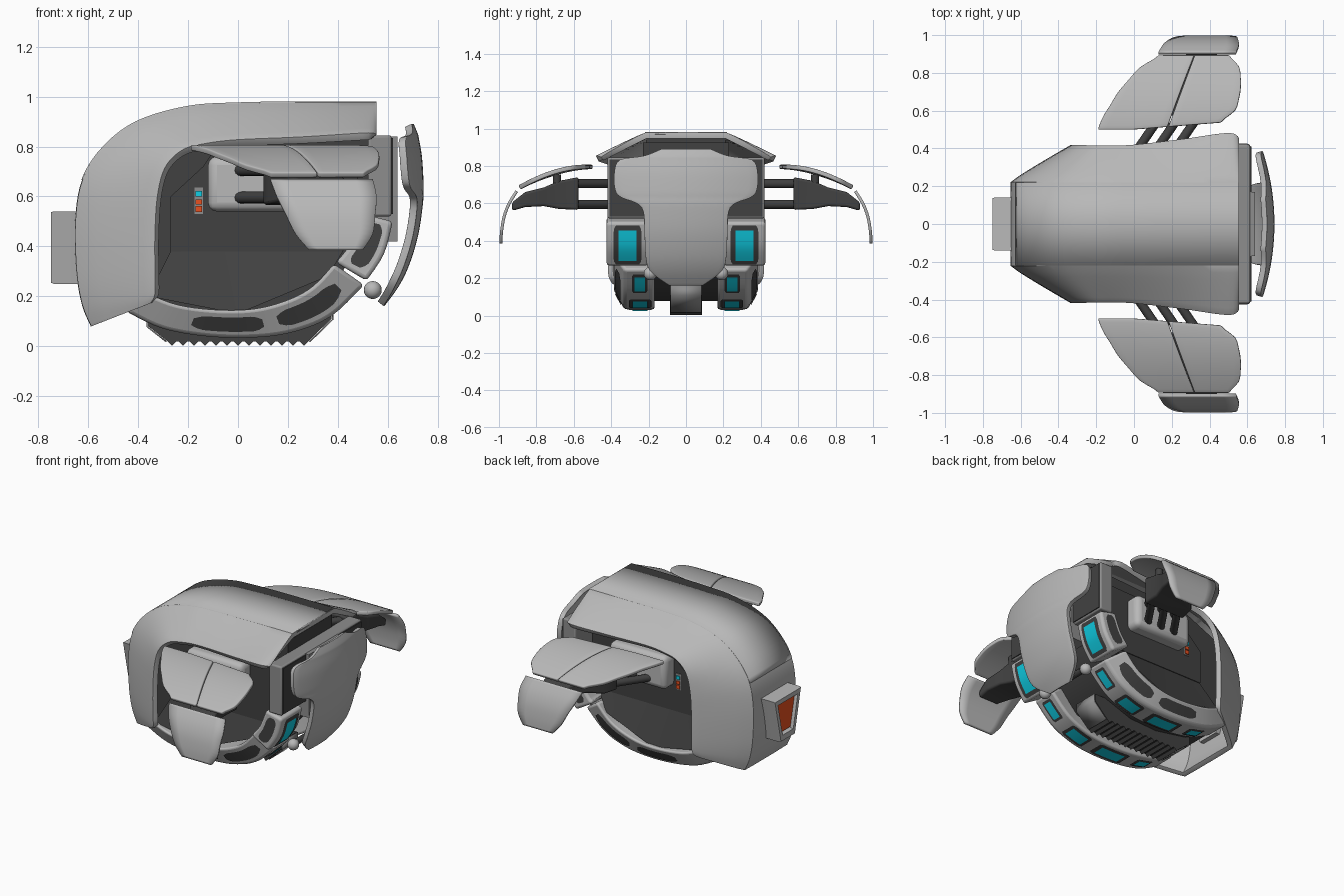
import bpy, bmesh, math
from mathutils import Vector, Matrix

if "Cube" in bpy.data.objects:
    bpy.data.objects.remove(bpy.data.objects["Cube"])

def mat(name, c):
    m = bpy.data.materials.new(name)
    m.diffuse_color = (*c, 1)
    m.use_nodes = True
    m.node_tree.nodes["Principled BSDF"].inputs["Base Color"].default_value = m.diffuse_color
    return m

WHITE = mat("light_grey", (0.48, 0.48, 0.48))
MID = mat("mid_grey", (0.27, 0.27, 0.27))
DARK = mat("dark_grey", (0.053, 0.053, 0.053))
CYAN = mat("cyan", (0.005, 0.62, 0.78))
RED = mat("orange_red", (0.85, 0.085, 0.015))

def make(name, verts, faces, m, mirror=False, solid=0, bevel=0, smooth=35):
    me = bpy.data.meshes.new(name)
    me.from_pydata([tuple(v) for v in verts], [], faces)
    bm = bmesh.new()
    bm.from_mesh(me)
    bmesh.ops.recalc_face_normals(bm, faces=bm.faces)
    bm.to_mesh(me)
    bm.free()
    ob = bpy.data.objects.new(name, me)
    bpy.context.collection.objects.link(ob)
    me.materials.append(m)
    if solid:
        s = ob.modifiers.new("Solid", 'SOLIDIFY')
        s.thickness, s.offset = solid, 0
    if bevel:
        b = ob.modifiers.new("Bevel", 'BEVEL')
        b.width, b.segments, b.limit_method = bevel, 3, 'ANGLE'
        b.angle_limit = math.radians(40)
    if mirror:
        mm = ob.modifiers.new("Mirror", 'MIRROR')
        mm.use_axis = (False, True, False)
        mm.use_mirror_merge = False
    bpy.context.view_layer.objects.active = ob
    ob.select_set(True)
    bpy.ops.object.shade_smooth_by_angle(angle=math.radians(smooth))
    ob.select_set(False)
    return ob

def spline(pts, t):
    """Catmull-Rom through tuples at parameter t (station index)"""
    n = len(pts)
    i = min(int(t), n - 2)
    f = t - i
    p = [Vector(pts[max(0, min(n - 1, i + k))]) for k in (-1, 0, 1, 2)]
    return 0.5 * (2 * p[1] + (p[2] - p[0]) * f + (2 * p[0] - 5 * p[1] + 4 * p[2] - p[3]) * f * f
                  + (3 * p[1] - p[0] - 3 * p[2] + p[3]) * f ** 3)

def grid(name, rows, m, closed=False, **kw):
    w = len(rows[0])
    verts = [v for r in rows for v in r]
    faces = [(i * w + j, i * w + (j + 1) % w, (i + 1) * w + (j + 1) % w, (i + 1) * w + j)
             for i in range(len(rows) - 1) for j in range(w if closed else w - 1)]
    if closed:
        faces += [tuple(range(w)), tuple(range(len(verts) - w, len(verts)))]
    return make(name, verts, faces, m, **kw)

def prism(name, prof, y0, y1, m, **kw):
    return grid(name, [[(x, y, z) for x, z in prof] for y in (y0, y1)], m, closed=True, **kw)

def box(name, x, y, z, m, **kw):
    return prism(name, [(x[0], z[0]), (x[1], z[0]), (x[1], z[1]), (x[0], z[1])], y[0], y[1], m, **kw)

def rods(name, segs, r, m, n=12):
    verts, faces = [], []
    for a, b in segs:
        a, b = Vector(a), Vector(b)
        q = (b - a).to_track_quat('Z', 'Y')
        o = len(verts)
        for p in (a, b):
            verts += [p + q @ Vector((r * math.cos(k * math.tau / n), r * math.sin(k * math.tau / n), 0)) for k in range(n)]
        faces += [(o + k, o + (k + 1) % n, o + n + (k + 1) % n, o + n + k) for k in range(n)]
        faces += [tuple(range(o, o + n)), tuple(range(o + n, o + 2 * n))]
    return make(name, verts, faces, m, mirror=True)

# Main hood: outer x,z / rim x,z / rim half width
HOOD = [(.555, .962, .545, .84, .445), (.5, .962, .5, .84, .475), (.25, .962, .25, .825, .44),
        (0, .958, 0, .815, .41), (-.2, .944, -.13, .80, .405), (-.4, .885, -.22, .775, .405),
        (-.53, .785, -.285, .71, .405), (-.61, .66, -.315, .6, .405), (-.637, .5, -.325, .45, .405),
        (-.632, .3, -.325, .3, .405), (-.61, .17, -.325, .21, .40), (-.575, .085, -.345, .175, .38)]
rows = []
for i in range(56):
    ox, oz, ix, iz, w = spline(HOOD, i / 5)
    half = [(ox, 0, oz), (ox, .11, oz), (ox, .215, oz)]
    for k in range(1, 8):
        k /= 7
        e = k ** 1.06
        half.append((ox + (ix - ox) * e, .215 + (w - .215) * k, oz + (iz - oz) * e))
    rows.append([(x, -y, z) for x, y, z in half[:0:-1]] + half)
grid("hood_shell", rows, WHITE, solid=.032, bevel=.01, smooth=24)
# raised strip over the hood
strip = []
for i in range(36):
    x, z = spline(HOOD, i / 5)[:2]
    x2, z2 = spline(HOOD, i / 5 + .05)[:2]
    nrm = Vector((z2 - z, x - x2)).normalized()
    strip.append([(x + nrm[0] * .012, y, z + nrm[1] * .012) for y in (-.22, 0, .22)])
grid("hood_strip", strip, WHITE, solid=.014)

# Dark inner body and side plates
prism("core", [(-.5, .2), (-.55, .55), (-.45, .77), (-.2, .88), (.53, .925), (.53, .5), (.42, .3),
               (.3, .16), (.1, .09), (-.1, .08), (-.33, .12)], -.23, .23, DARK)
prism("side_plate", [(-.27, .38), (.42, .38), (.48, .5), (.48, .8), (-.1, .78), (-.14, .72), (-.27, .6)],
      .22, .3, DARK, mirror=True)
# floor sloping out from the side plate to the rail
grid("sloped_floor", [[(-.27, .295, .38), (.05, .295, .38), (.42, .295, .38)],
                      [(-.36, .36, .2), (.0, .36, .13), (.36, .36, .28)]], DARK, mirror=True)
box("shoulder", (-.12, .3), (.25, .39), (.54, .76), WHITE, mirror=True, bevel=.035)
box("button_panel", (-.175, -.14), (.295, .304), (.53, .635), MID, mirror=True)
for m, nm, z0, z1 in ((RED, "red_button", .537, .562), (RED, "red_button", .568, .588),
                      (CYAN, "cyan_button", .6, .622)):
    box(nm, (-.17, -.145), (.3, .311), (z0, z1), m, mirror=True)

# Front bulkhead behind the face plate
box("bulkhead", (.52, .615), (-.42, .42), (.52, .845), MID, bevel=.01)
box("bulkhead_front", (.61, .621), (-.41, .41), (.53, .835), DARK)
box("bulkhead_core", (.52, .64), (-.17, .17), (.42, .84), MID)

# Face plate: x, z, half width
FACE = [(.69, .885, .13), (.705, .85, .22), (.71, .83, .35), (.722, .76, .38), (.728, .67, .375), (.728, .63, .34),
        (.727, .58, .235), (.708, .45, .22), (.672, .33, .215), (.63, .245, .19), (.575, .17, .09)]
rows = []
for i in range(41):
    x, z, w = spline(FACE, i / 4)
    rows.append([(x - .06 * (w * j / 8 / .38) ** 2, w * j / 8, z) for j in range(-8, 9)])
grid("face_plate", rows, WHITE, solid=.03, bevel=.006)
rods("face_hinge", [((.54, 0, .23), (.54, .2, .23))], .02, DARK)
bm = bmesh.new()
bmesh.ops.create_uvsphere(bm, u_segments=16, v_segments=10, radius=.036, matrix=Matrix.Translation((.54, .19, .225)))
make("hinge_ball", [v.co.copy() for v in bm.verts], [[v.index for v in f.verts] for f in bm.faces], WHITE, mirror=True)
bm.free()

# Lower rails: outer x,z / inner x,z
RAIL = [(-.45, .14, -.36, .21), (-.3, .07, -.24, .165), (-.1, .037, -.08, .145), (.1, .037, .07, .15),
        (.25, .065, .2, .185), (.38, .125, .3, .24), (.505, .245, .385, .33)]
POD = [(.515, .262, .392, .335), (.585, .37, .45, .41), (.62, .5, .5, .53)]

def section(st, ys, t):
    ox, oz, ix, iz = spline(st, t)
    return [Vector(p) for p in ((ix, ys[0], iz), (ix, ys[1], iz), (ox, ys[2], oz), (ox, ys[3], oz))]

def patch(name, st, ys, c, t0, t1, a, b, off, m, cuts=(.25, .08)):
    """thin window plate lying on one side of a rail"""
    rows = []
    for i in range(13):
        s = section(st, ys, t0 + (t1 - t0) * i / 12)
        s2 = section(st, ys, t0 + (t1 - t0) * i / 12 + .01)
        p, d = s[c], s[c + 1] - s[c]
        n = d.cross(s2[c] - s[c]).normalized()
        if n.dot(p + d / 2 - sum(s, Vector()) / 4) < 0:
            n = -n
        e = min(i, 12 - i)
        cut = (b - a) * (cuts[e] if e < 2 else 0)
        rows.append([p + d * v + n * off for v in (a + cut, b - cut)])
    grid(name, rows, m, mirror=True)

RY, PY = (.19, .39, .33, .165), (.2, .425, .425, .2)
for nm, st, ys, n in (("rail", RAIL, RY, 30), ("front_pod", POD, PY, 8)):
    grid(nm, [section(st, ys, (len(st) - 1) * i / n) for i in range(n + 1)], WHITE, closed=True, mirror=True, bevel=.022)
for st, ys, t0, t1 in ((RAIL, RY, 1.5, 3.1), (RAIL, RY, 3.5, 5.5), (POD, PY, .35, 1.75)):
    patch("side_window", st, ys, 1, t0, t1, .24, .76, .005, DARK)
for st, ys, t0, t1, a, b in ((RAIL, RY, .9, 1.5, .25, .8), (RAIL, RY, 1.85, 3.0, .15, .88), (RAIL, RY, 3.4, 4.5, .15, .88),
                             (RAIL, RY, 5.0, 5.75, .25, .75), (POD, PY, .2, 1.8, .17, .83)):
    e, g = (t1 - t0) * .13, (b - a) * .17
    patch("window_frame", st, ys, 2, t0, t1, a, b, .004, DARK, (.08, .02))
    patch("window_glass", st, ys, 2, t0 + e, t1 - e, a + g, b - g, .008, CYAN, (0, 0))

# Track with cross ridges and light end caps
prism("track", [(-.36, .08), (-.28, .018), (.28, .018), (.375, .11), (.375, .16), (-.36, .16)], -.085, .085, DARK)
grid("track_front_cap", [[(.287, y, .018), (.38, y, .108), (.38, y, .16)] for y in (-.083, .083)], MID, solid=.006)
grid("track_rear_cap", [[(-.287, y, .018), (-.364, y, .078), (-.364, y, .16)] for y in (-.083, .083)], MID, solid=.006)
for i in range(13):
    x = -.264 + i * .044
    prism("track_ridge", [(x - .021, .022), (x, .002), (x + .021, .022)], -.085, .085, DARK)

# Tail lamp, narrowing downwards
def trap(s, x):
    return [(x, y * s, .41 + (z - .41) * s) for y, z in ((-.14, .54), (.14, .54), (.075, .25), (-.075, .25))]
grid("tail_housing", [trap(1, -.58), trap(1, -.74), trap(.97, -.75), trap(.74, -.75), trap(.7, -.725)],
     WHITE, closed=True)
grid("tail_lamp", [trap(.72, -.72), trap(.66, -.733)], RED, closed=True)

# Wing plates, split by a diagonal seam: x start, x end across the span
WING = [(-.19, .46), (-.165, .535), (-.125, .555), (-.085, .565), (-.03, .565), (.03, .555), (.13, .505)]
for nm, lo, hi in (("wing_rear", 0, .992), ("wing_front", 1.008, 2)):
    rows = []
    for i in range(19):
        v = i / 18
        x0, x1 = spline(WING, v * 6)
        xs = .18 + .14 * v
        row = []
        for j in range(9):
            u = lo + (hi - lo) * j / 8
            x = x0 + (xs - x0) * u if u < 1 else xs + (x1 - xs) * (u - 1)
            y_in = .5 + max(0, x) * .08
            row.append((x, y_in + (.89 - y_in) * v, .795 - .11 * v ** 1.8))
        rows.append(row)
    grid(nm, rows, WHITE, mirror=True, solid=.024, bevel=.006)

# Wing tip fins: y, z, x start, x end
FIN = [(.905, .665, .13, .54), (.945, .6, .155, .555), (.972, .53, .19, .55), (.986, .45, .23, .54), (.99, .385, .285, .5)]
rows = []
for i in range(17):
    y, z, x0, x1 = spline(FIN, i / 4)
    rows.append([(x0 + (x1 - x0) * j / 6, y, z) for j in range(7)])
grid("wing_fin", rows, WHITE, mirror=True, solid=.016)

# Wing arms: struts, joint block, outer link
rods("wing_struts", [((x, .28, z), (x + .22, .6, z)) for x in (-.06, .04, .14) for z in (.705, .595)], .024, DARK)
rods("wing_posts", [((.2, .69, .68), (.2, .69, .755)), ((.38, .69, .68), (.38, .69, .755))], .022, DARK)
def ring(y, x0, x1, z0, z1):
    return [(x0, y, z0), (x1, y, z0), (x1, y, z1), (x0, y, z1)]
grid("wing_joint", [ring(.575, .1, .4, .565, .74), ring(.68, .12, .4, .57, .72), ring(.76, .2, .42, .585, .685),
                    ring(.86, .25, .44, .58, .66), ring(.93, .3, .44, .56, .605)], DARK, closed=True,
     mirror=True, bevel=.012)
